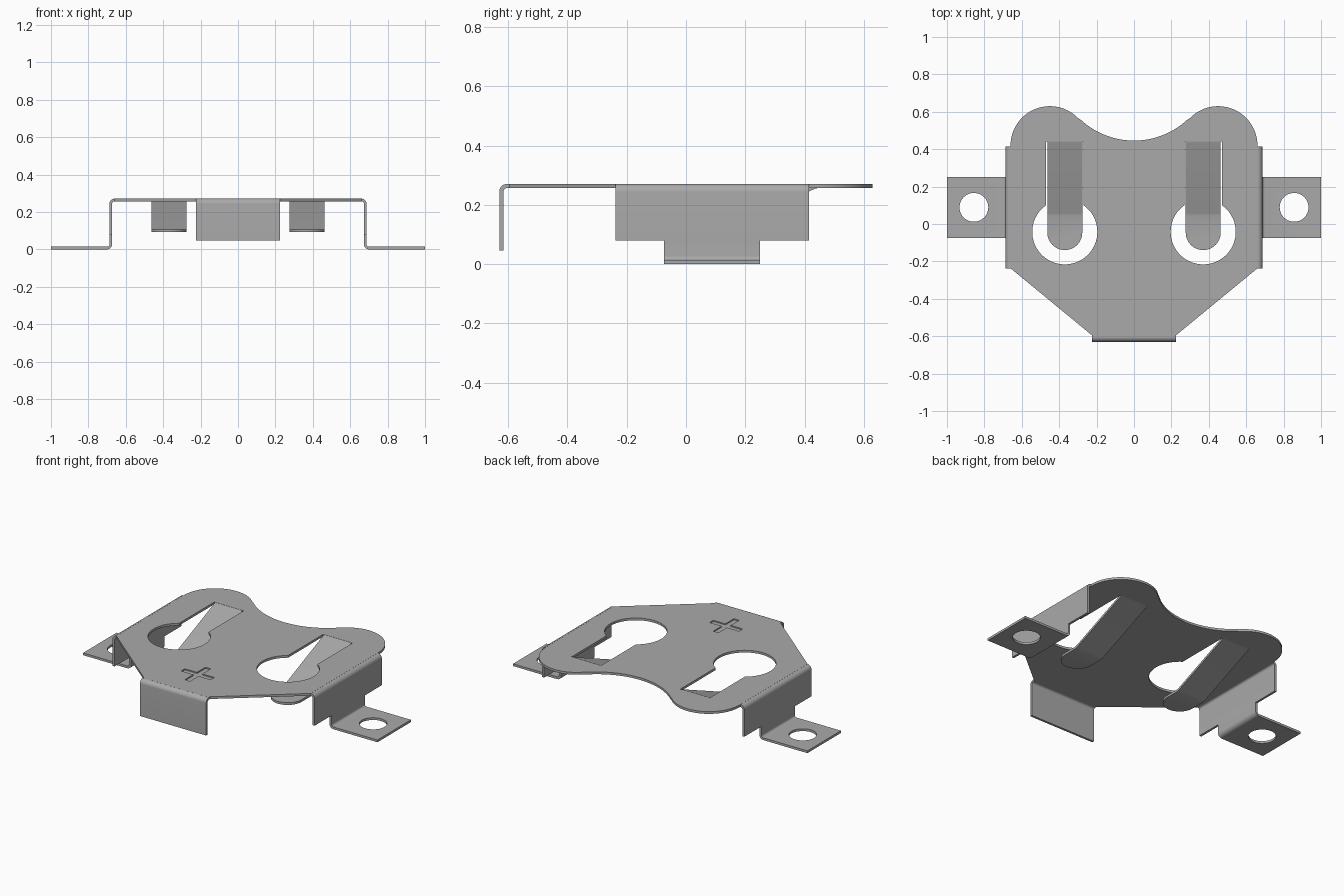
import bpy, bmesh, math
from mathutils import Vector

if "Cube" in bpy.data.objects:
    bpy.data.objects.remove(bpy.data.objects["Cube"], do_unlink=True)

T = 0.014            # sheet thickness
TOP = 0.271          # upper face of the plate
MID = TOP - T / 2    # middle of the plate thickness

steel = bpy.data.materials.new("grey steel")
steel.use_nodes = True
GREY = (0.40, 0.40, 0.40, 1)
steel.diffuse_color = GREY
steel.node_tree.nodes["Principled BSDF"].inputs["Base Color"].default_value = GREY


def arc(cx, cy, r, a0, a1, n=16):
    """Points on an arc, angles in degrees."""
    angles = [math.radians(a0 + (a1 - a0) * i / n) for i in range(n + 1)]
    return [(cx + r * math.cos(a), cy + r * math.sin(a)) for a in angles]


def make_object(name, bm):
    bmesh.ops.remove_doubles(bm, verts=bm.verts, dist=1e-5)
    bmesh.ops.recalc_face_normals(bm, faces=bm.faces)
    mesh = bpy.data.meshes.new(name)
    bm.to_mesh(mesh)
    bm.free()
    mesh.materials.append(steel)
    ob = bpy.data.objects.new(name, mesh)
    bpy.context.collection.objects.link(ob)
    return ob


def select(ob):
    bpy.ops.object.select_all(action='DESELECT')
    ob.select_set(True)
    bpy.context.view_layer.objects.active = ob


def prism(name, outline, z0, z1):
    """Flat outline extruded between two heights."""
    bm = bmesh.new()
    face = bm.faces.new([bm.verts.new((x, y, z0)) for x, y in outline])
    ext = bmesh.ops.extrude_face_region(bm, geom=[face])["geom"]
    bmesh.ops.translate(bm, vec=(0, 0, z1 - z0),
                        verts=[v for v in ext if isinstance(v, bmesh.types.BMVert)])
    return make_object(name, bm)


def cut(ob, outline, z0, z1):
    """Cut a vertical prism out of an object."""
    cutter = prism("cutter", outline, z0, z1)
    cutter.hide_render = True
    mod = ob.modifiers.new("cut", 'BOOLEAN')
    mod.operation, mod.solver, mod.object = 'DIFFERENCE', 'EXACT', cutter
    select(ob)
    bpy.ops.object.modifier_apply(modifier=mod.name)
    bpy.data.objects.remove(cutter, do_unlink=True)


def thicken(ob):
    """Give a zero-thickness sheet its thickness, centred on the surface."""
    mod = ob.modifiers.new("thickness", 'SOLIDIFY')
    mod.thickness, mod.offset, mod.use_even_offset = T, 0, True
    select(ob)
    bpy.ops.object.modifier_apply(modifier=mod.name)


def smooth(ob):
    select(ob)
    bpy.ops.object.shade_smooth_by_angle(angle=math.radians(30))


def bent_sheet(name, path, spans, to_world):
    """Sheet along a 2D path; spans(i) lists the crosswise strips of segment i."""
    bm = bmesh.new()
    for i, (p, q) in enumerate(zip(path, path[1:])):
        for a, b in spans(i):
            corners = [(p, a), (q, a), (q, b), (p, b)]
            bm.faces.new([bm.verts.new(to_world(c, w)) for c, w in corners])
    ob = make_object(name, bm)
    thicken(ob)
    return ob


# Main plate: two rear lobes joined by a concave arc, tapered front
half = [(0.225, -0.606), (0.225, -0.595), (0.66, -0.237)]
half += arc(0.45, 0.42, 0.21, 0, 135, 28)
half += arc(0, 0.866, 0.42, -45, -90, 16)[1:]
plate = prism("top_plate", half + [(-x, y) for x, y in reversed(half[:-1])], TOP - T, TOP)

# Keyhole openings in the plate
for s in (-1, 1):
    keyhole = arc(s * 0.37, -0.042, 0.174, 125.1, 414.9, 48)
    keyhole += [(s * 0.37 + 0.1, 0.441), (s * 0.37 - 0.1, 0.441)]
    cut(plate, keyhole, TOP - 0.1, TOP + 0.1)

# Shallow cross recess near the front
L, W, CY = 0.10, 0.018, -0.39
quarter = [(L, -W), (L, W), (W, W)]
cross = []
for k in range(4):
    c, s = round(math.cos(k * math.pi / 2)), round(math.sin(k * math.pi / 2))
    cross += [(c * x - s * y, CY + s * x + c * y) for x, y in quarter]
cut(plate, cross, TOP - 0.007, TOP + 0.1)
smooth(plate)

# Front flap bent down
front_path = [(-0.603, MID)] + arc(-0.603, MID - 0.02, 0.02, 90, 180, 8) + [(-0.623, 0.046)]
flap = bent_sheet("front_flap", front_path[1:], lambda i: [(-0.225, 0.225)],
                  lambda c, w: (w, c[0], c[1]))
smooth(flap)

# Side walls with mounting feet
bend = arc(0.66, MID - 0.02, 0.02, 90, 0, 8)
side_path = bend + [(0.68, 0.08)] + arc(0.70, 0.027, 0.02, 180, 270, 8) + [(1.0, 0.007)]
strips = [(-0.237, -0.075), (-0.075, 0.25), (0.25, 0.415)]

for s, side in ((1, "left"), (-1, "right")):
    wall = bent_sheet(side + "_wall_and_foot", side_path,
                      lambda i: strips if i < len(bend) else strips[1:2],
                      lambda c, w: (s * c[0], w, c[1]))
    cut(wall, arc(s * 0.856, 0.089, 0.077, 0, 360, 40)[:-1], -0.1, 0.06)
    smooth(wall)

    # Spring tongue: sloped arm ending in a flat rounded contact
    bm = bmesh.new()
    cx, hw, low = s * 0.37, 0.0935, 0.1
    rows = [(0.446, MID), (0.436, MID - 0.002), (0.06, low + 0.004), (0.045, low)]
    for (y0, z0), (y1, z1) in zip(rows, rows[1:]):
        corners = [(-hw, y0, z0), (-hw, y1, z1), (hw, y1, z1), (hw, y0, z0)]
        bm.faces.new([bm.verts.new((cx + x, y, z)) for x, y, z in corners])
    tip = [(cx + hw, 0.045), (cx - hw, 0.045)] + arc(cx, -0.046, hw, 180, 360, 24)
    bm.faces.new([bm.verts.new((x, y, low)) for x, y in tip])
    tongue = make_object(side + "_spring_tongue", bm)
    thicken(tongue)
    smooth(tongue)
